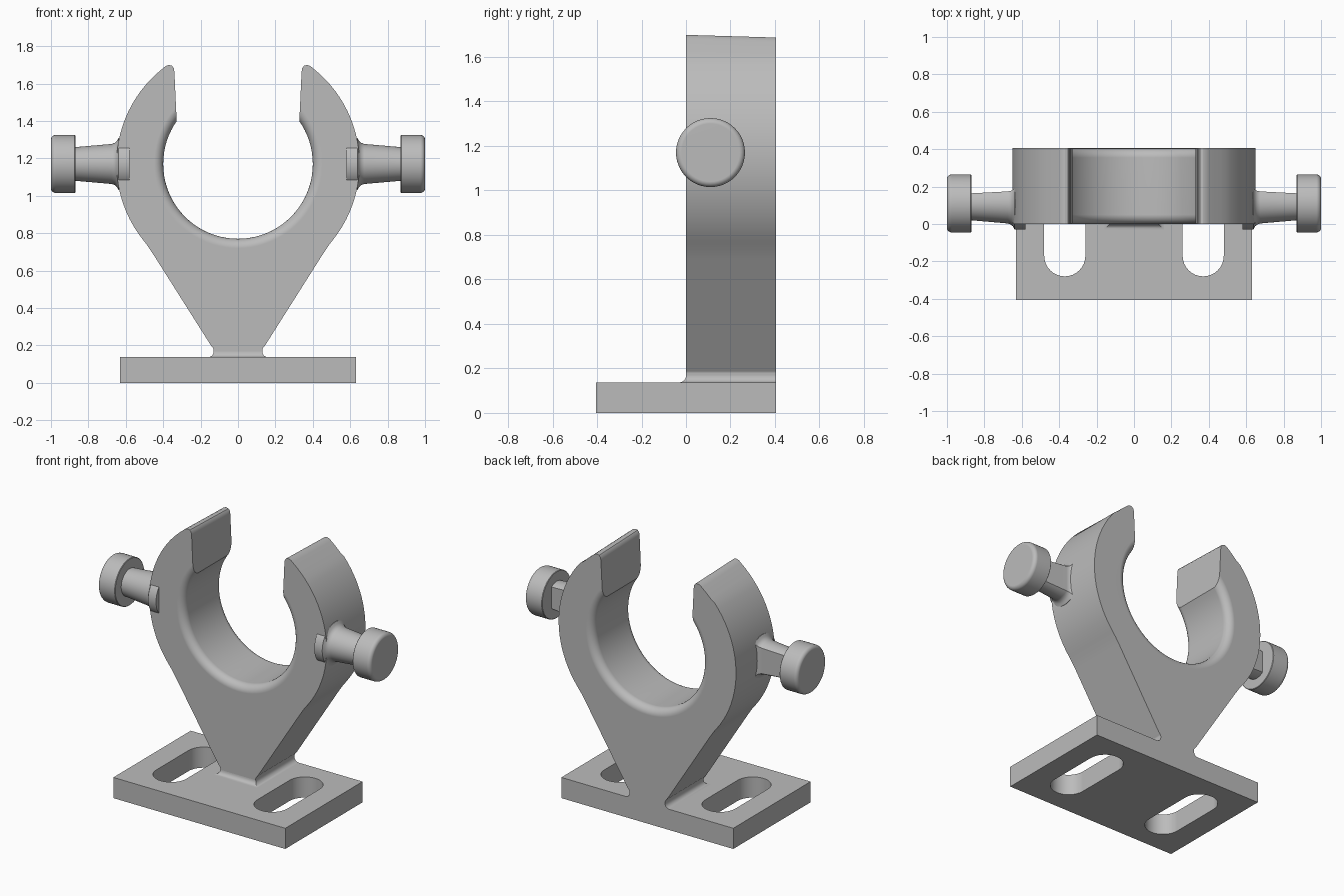
import bpy, bmesh
from math import sin, cos, pi, atan2

if "Cube" in bpy.data.objects:
    bpy.data.objects.remove(bpy.data.objects["Cube"], do_unlink=True)

grey = bpy.data.materials.new("plain grey")
grey.use_nodes = True
colour = (0.5, 0.5, 0.5, 1)
grey.diffuse_color = colour
grey.node_tree.nodes["Principled BSDF"].inputs["Base Color"].default_value = colour

HALF = 0.405      # half depth of the bracket
BASE_TOP = 0.137
RING_Z = 1.17     # height of bore and pins


def loft(name, rings):
    """Skin a list of equal-length point rings and cap both ends."""
    bm = bmesh.new()
    rows = [[bm.verts.new(p) for p in ring] for ring in rings]
    n = len(rows[0])
    for a, b in zip(rows, rows[1:]):
        for i in range(n):
            bm.faces.new((a[i], a[(i + 1) % n], b[(i + 1) % n], b[i]))
    bm.faces.new(rows[0][::-1])
    bm.faces.new(rows[-1])
    bmesh.ops.recalc_face_normals(bm, faces=bm.faces)
    mesh = bpy.data.meshes.new(name)
    bm.to_mesh(mesh)
    bm.free()
    mesh.materials.append(grey)
    obj = bpy.data.objects.new(name, mesh)
    bpy.context.scene.collection.objects.link(obj)
    return obj


def box_ring(x, y0, y1, z):
    return [(-x, y0, z), (x, y0, z), (x, y1, z), (-x, y1, z)]


def cut(obj, cutter):
    mod = obj.modifiers.new("cut", "BOOLEAN")
    mod.object = cutter
    mod.operation = "DIFFERENCE"
    mod.solver = "EXACT"
    bpy.context.view_layer.update()
    bpy.context.view_layer.objects.active = obj
    bpy.ops.object.modifier_apply(modifier=mod.name)
    bpy.data.objects.remove(cutter, do_unlink=True)


def smooth(obj):
    bpy.ops.object.select_all(action="DESELECT")
    obj.select_set(True)
    bpy.context.view_layer.objects.active = obj
    bpy.ops.object.shade_smooth_by_angle(angle=pi / 6)
    mod = obj.modifiers.new("even shading", "WEIGHTED_NORMAL")
    mod.keep_sharp = True


# Base plate with two long slots
base = loft("base_plate", [box_ring(0.63, -HALF, HALF, z) for z in (0, BASE_TOP)])
for side in (-1, 1):
    outline = []
    for end in (0, 1):
        for i in range(17):
            a = pi * (end + i / 16)
            outline.append((side * 0.37 + 0.11 * cos(a),
                            0.17 * (1 - 2 * end) + 0.11 * sin(a)))
    cut(base, loft("slot_cutter", [[(x, y, z) for x, y in outline] for z in (-0.1, 0.3)]))
smooth(base)

# Clamp body: tapered stem, round outside and two open jaws
start, stop = atan2(0.77 - RING_Z, 0.51), atan2(1.682 - RING_Z, 0.4)
half = [(0.13, BASE_TOP - 0.01), (0.13, 0.178), (0.134, 0.188), (0.145, 0.2),
        (0.455, 0.69), (0.485, 0.735)]
for i in range(25):
    a = start + (stop - start) * i / 24
    half.append((0.65 * cos(a), RING_Z + 0.65 * sin(a)))
half += [(0.386, 1.694), (0.37, 1.699), (0.353, 1.695), (0.343, 1.682),
         (0.34, 1.662), (0.328, 1.4), (0.32, 1.2)]
profile = half + [(-x, z) for x, z in reversed(half)]
body = loft("clamp_body", [
    [(x, 0, z) for x, z in profile],
    [(x, HALF, z - (0.012 if z > 1.6 else 0)) for x, z in profile]])

# Bore with rounded rims
R, F = 0.4, 0.05
flare = [(F - F * sin(a), R + F - F * cos(a))
         for a in (pi / 2 * i / 6 for i in range(6, -1, -1))]
flare = [(-0.05, R + F)] + flare
flare += [(HALF - y, r) for y, r in reversed(flare)]
cut(body, loft("bore_cutter", [
    [(r * cos(2 * pi * i / 80), y, RING_Z + r * sin(2 * pi * i / 80)) for i in range(80)]
    for y, r in flare]))
smooth(body)

# Flared foot where the stem meets the plate
G = 0.03
rows = []
for i in range(7):
    a = pi / 2 * i / 6
    d = G * (1 - sin(a))
    rows.append(box_ring(0.13 + d, -d, HALF, BASE_TOP + G * (1 - cos(a))))
smooth(loft("stem_foot", rows))

# Side pins: tapered shaft, flat at the back, with a round head
shaft = [(0.58, 0.14), (0.638, 0.14), (0.646, 0.124), (0.658, 0.113),
         (0.675, 0.107), (0.87, 0.09)]
head = [(0.87, 0.152), (0.873, 0.155)]
head += [(0.975 + 0.025 * sin(a), 0.13 + 0.025 * cos(a))
         for a in (pi / 2 * i / 5 for i in range(6))]
for side, word in ((1, "left"), (-1, "right")):
    for part, outline, flat in (("shaft", shaft, 0.6), ("head", head, 1)):
        rings = []
        for x, r in outline:
            rings.append([(side * x, 0.11 + r * min(cos(2 * pi * i / 48), flat),
                           RING_Z + r * sin(2 * pi * i / 48)) for i in range(48)])
        smooth(loft(f"{word}_pin_{part}", rings))
